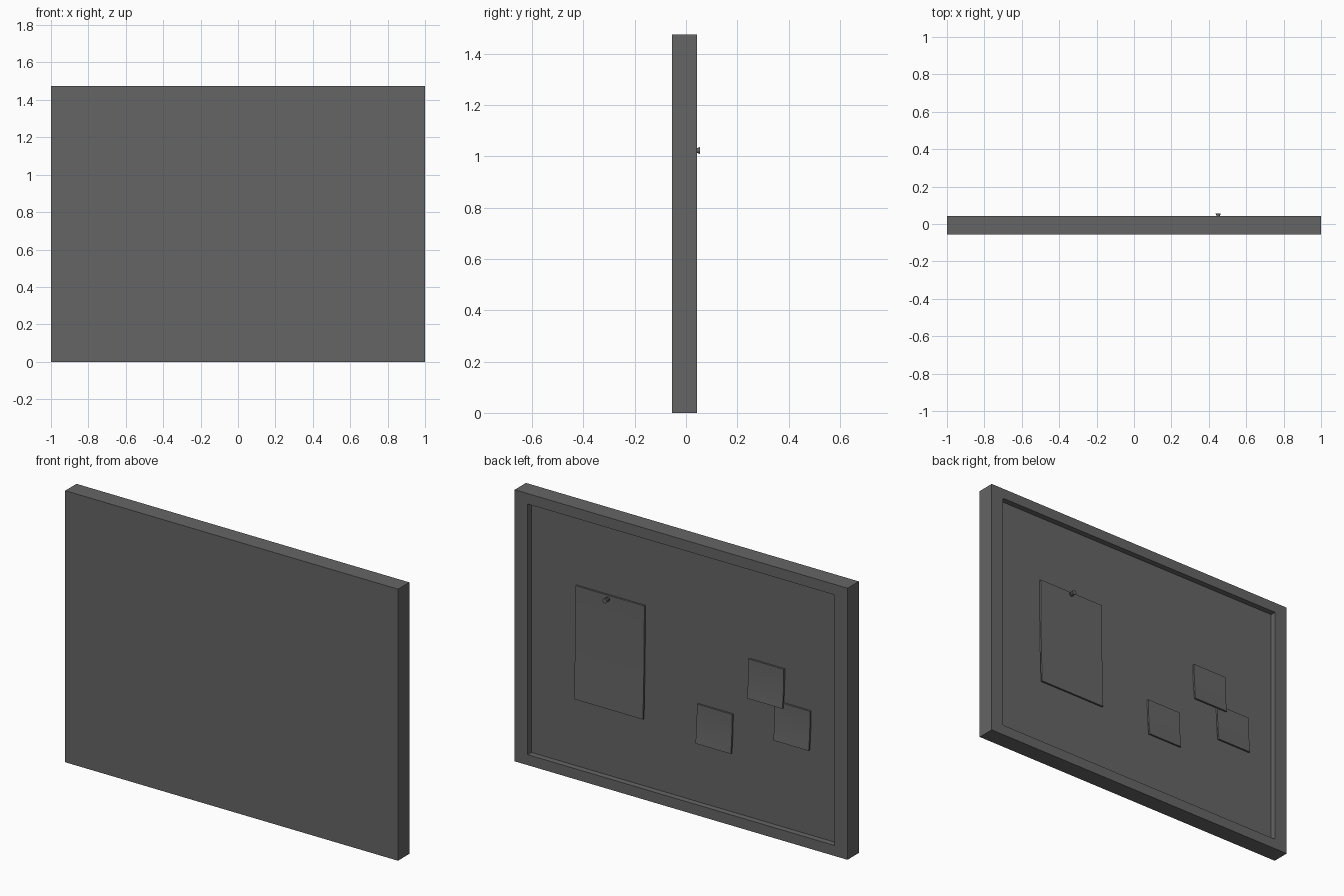
import bpy, bmesh
from math import radians
from mathutils import Matrix, Vector

old = bpy.data.objects.get("Cube")
if old:
    bpy.data.objects.remove(old, do_unlink=True)

# Single flat colour
grey = bpy.data.materials.new("dark_grey")
grey.use_nodes = True
colour = (0.13, 0.13, 0.13, 1)
grey.diffuse_color = colour
grey.node_tree.nodes["Principled BSDF"].inputs["Base Color"].default_value = colour

FLOOR = 0.01      # y of the recessed panel
BACK = 0.042      # y of the frame rim
FRONT = -0.055    # y of the plain side
HEIGHT = 1.475


def finish(bm, name, smooth=False):
    bmesh.ops.recalc_face_normals(bm, faces=bm.faces[:])
    mesh = bpy.data.meshes.new(name)
    bm.to_mesh(mesh)
    bm.free()
    mesh.materials.append(grey)
    obj = bpy.data.objects.new(name, mesh)
    bpy.context.collection.objects.link(obj)
    if smooth:
        bpy.ops.object.select_all(action='DESELECT')
        obj.select_set(True)
        bpy.context.view_layer.objects.active = obj
        bpy.ops.object.shade_smooth_by_angle(angle=radians(35))
    return obj


# Framed board: a slab with a proportional inset pushed in on its +y side
bm = bmesh.new()
size = Vector((2, BACK - FRONT, HEIGHT))
centre = Vector((0, (BACK + FRONT) / 2, HEIGHT / 2))
bmesh.ops.create_cube(bm, size=1, matrix=Matrix.Translation(centre) @ Matrix.Diagonal(size).to_4x4())
rim = max(bm.faces, key=lambda f: f.calc_center_median().y)
bmesh.ops.inset_individual(bm, faces=[rim], thickness=0.05)
for v in rim.verts:
    v.co.x = 0.922 if v.co.x > 0 else -0.922
    v.co.z = HEIGHT - 0.057 if v.co.z > HEIGHT / 2 else 0.057
panel = bmesh.ops.extrude_discrete_faces(bm, faces=[rim])["faces"][0]
for v in panel.verts:
    v.co.y = FLOOR
finish(bm, "framed_board")


# Paper sheet: side profile curling outward at the bottom, extruded across x
def sheet(name, x_min, x_max, z_min, z_max, curl=0.012, thick=0.01, steps=10):
    inner = []
    for i in range(steps + 1):
        t = i / steps
        inner.append((FLOOR + 0.001 + curl * t ** 2, z_max + (z_min - z_max) * t))
    outer = [(y + thick, z) for y, z in reversed(inner)]
    bm = bmesh.new()
    side = bm.faces.new([bm.verts.new((x_min, y, z)) for y, z in inner + outer])
    new = bmesh.ops.extrude_face_region(bm, geom=[side], use_keep_orig=True)["geom"]
    bmesh.ops.translate(bm, vec=(x_max - x_min, 0, 0),
                        verts=[g for g in new if isinstance(g, bmesh.types.BMVert)])
    finish(bm, name, smooth=True)


sheet("paper_page", 0.236, 0.65, 0.428, 1.04)
for name, x, z in (("upper_note", -0.39, 0.92),
                   ("lower_note", -0.08, 0.592),
                   ("outer_note", -0.548, 0.734)):
    sheet(name, x - 0.212, x, z - 0.21, z)

# Push pin: stacked cones along +y
bm = bmesh.new()
for start, end, r1, r2 in ((FLOOR, 0.032, 0.004, 0.004),
                           (0.03, 0.036, 0.013, 0.012),
                           (0.036, 0.047, 0.009, 0.009),
                           (0.047, 0.055, 0.012, 0.013)):
    place = Matrix.Translation((0.45, (start + end) / 2, 1.023)) @ Matrix.Rotation(radians(-90), 4, 'X')
    bmesh.ops.create_cone(bm, cap_ends=True, segments=16, radius1=r1, radius2=r2,
                          depth=end - start, matrix=place)
finish(bm, "push_pin", smooth=True)
